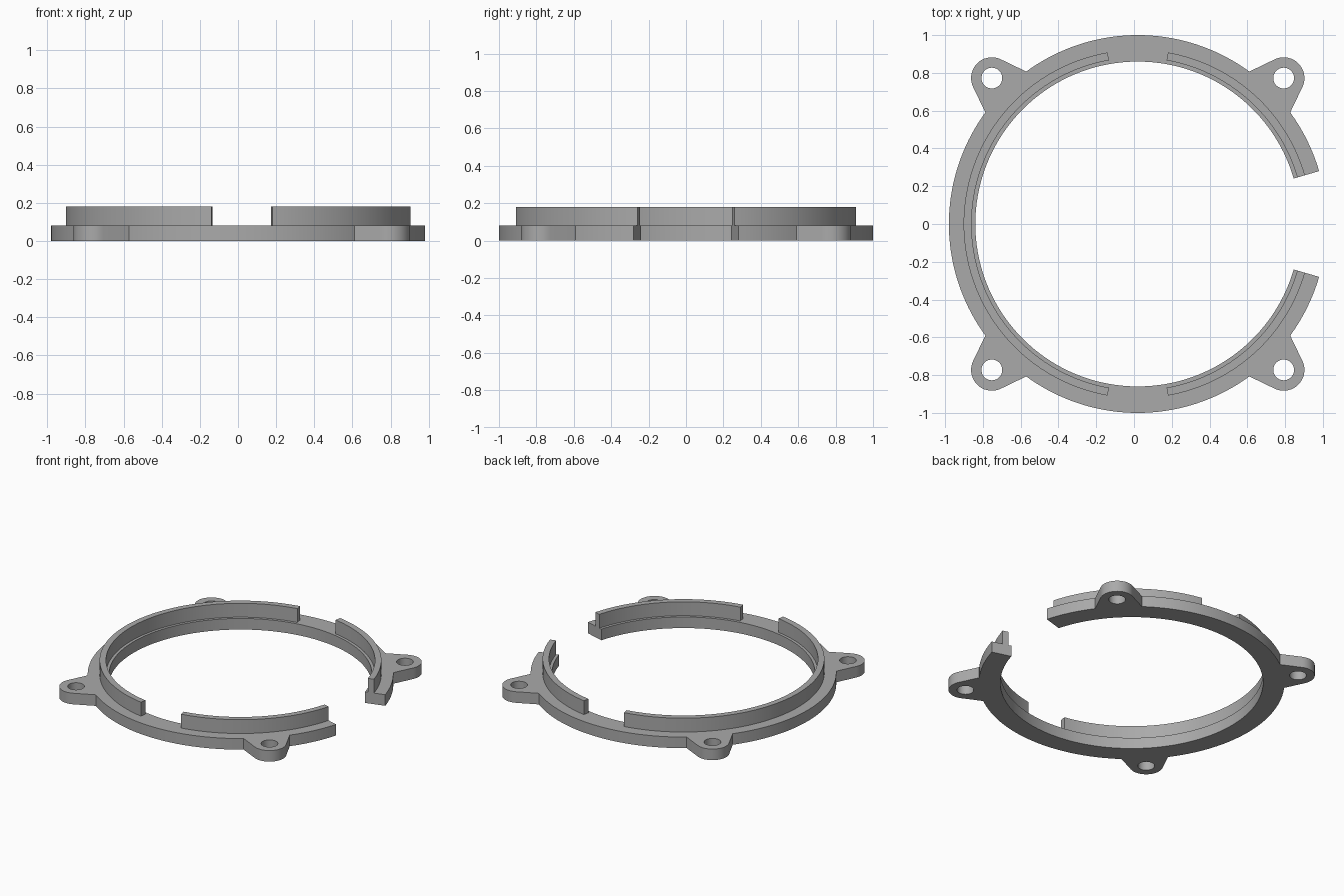
import bpy, bmesh
from math import sin, cos, pi, radians, acos, atan2, hypot

if "Cube" in bpy.data.objects:
    bpy.data.objects.remove(bpy.data.objects["Cube"])

CX = 0.02                 # ring centre (the open side shifts it off zero)
R_OUT, R_IN = 1.0, 0.86   # flat base ring
W_OUT, W_IN = 0.922, 0.88 # raised wall
BASE_H, TOP_H = 0.08, 0.18
GAP = 16.26               # half angle of the opening, degrees
LUG_D, LUG_R, HOLE_R, LUG_HALF = 1.0925, 0.11, 0.055, 8.8

grey = bpy.data.materials.new("plain grey")
grey.diffuse_color = (0.4, 0.4, 0.4, 1)
grey.use_nodes = True
grey.node_tree.nodes["Principled BSDF"].inputs["Base Color"].default_value = grey.diffuse_color


def arc(r, a0, a1, step=2.0, c=(0, 0)):
    """Points on an arc, angles in degrees."""
    n = max(2, round(abs(a1 - a0) / step))
    return [(c[0] + r * cos(radians(a0 + (a1 - a0) * i / n)),
             c[1] + r * sin(radians(a0 + (a1 - a0) * i / n))) for i in range(n + 1)]


def plate(name, loops, z0, z1):
    """Extrude closed outlines (inner loops become holes) from z0 to z1."""
    cu = bpy.data.curves.new(name + "_outline", 'CURVE')
    cu.dimensions, cu.fill_mode = '2D', 'BOTH'
    cu.extrude = (z1 - z0) / 2
    for pts in loops:
        sp = cu.splines.new('POLY')
        sp.points.add(len(pts) - 1)
        for p, (x, y) in zip(sp.points, pts):
            p.co = (x, y, 0, 1)
        sp.use_cyclic_u = True
    tmp = bpy.data.objects.new(name + "_tmp", cu)
    bpy.context.collection.objects.link(tmp)
    dg = bpy.context.evaluated_depsgraph_get()
    me = bpy.data.meshes.new_from_object(tmp.evaluated_get(dg))
    bpy.data.objects.remove(tmp)
    bm = bmesh.new()
    bm.from_mesh(me)
    bmesh.ops.remove_doubles(bm, verts=bm.verts, dist=1e-5)
    bmesh.ops.translate(bm, verts=bm.verts, vec=(CX, 0, (z0 + z1) / 2))
    bmesh.ops.recalc_face_normals(bm, faces=bm.faces)
    bm.to_mesh(me)
    bm.free()
    me.materials.clear()
    me.materials.append(grey)
    ob = bpy.data.objects.new(name, me)
    bpy.context.collection.objects.link(ob)
    bpy.ops.object.select_all(action='DESELECT')
    ob.select_set(True)
    bpy.context.view_layer.objects.active = ob
    bpy.ops.object.shade_smooth_by_angle(angle=radians(30))
    return ob


# Base ring: outer edge interrupted by four rounded lugs with screw holes
px = R_OUT * cos(radians(LUG_HALF)) - LUG_D
py = R_OUT * sin(radians(LUG_HALF))
tangent = (atan2(py, px) - acos(LUG_R / hypot(px, py))) * 180 / pi
outline, holes, start = [], [], GAP
for a in (45, 135, 225, 315):
    c = (LUG_D * cos(radians(a)), LUG_D * sin(radians(a)))
    outline += arc(R_OUT, start, a - LUG_HALF)
    outline += arc(LUG_R, a - tangent, a + tangent, 8, c)
    holes.append(arc(HOLE_R, 0, 360, 10, c)[:-1])
    start = a + LUG_HALF
outline += arc(R_OUT, start, 360 - GAP)
outline += arc(R_IN, 360 - GAP, GAP)
plate("base_ring", [outline] + holes, 0, BASE_H)

# Raised wall in three arcs
for name, a0, a1 in (("wall_back_right", GAP, 80), ("wall_left", 100, 260),
                     ("wall_front_right", 280, 360 - GAP)):
    plate(name, [arc(W_OUT, a0, a1) + arc(W_IN, a1, a0)], BASE_H, TOP_H)
